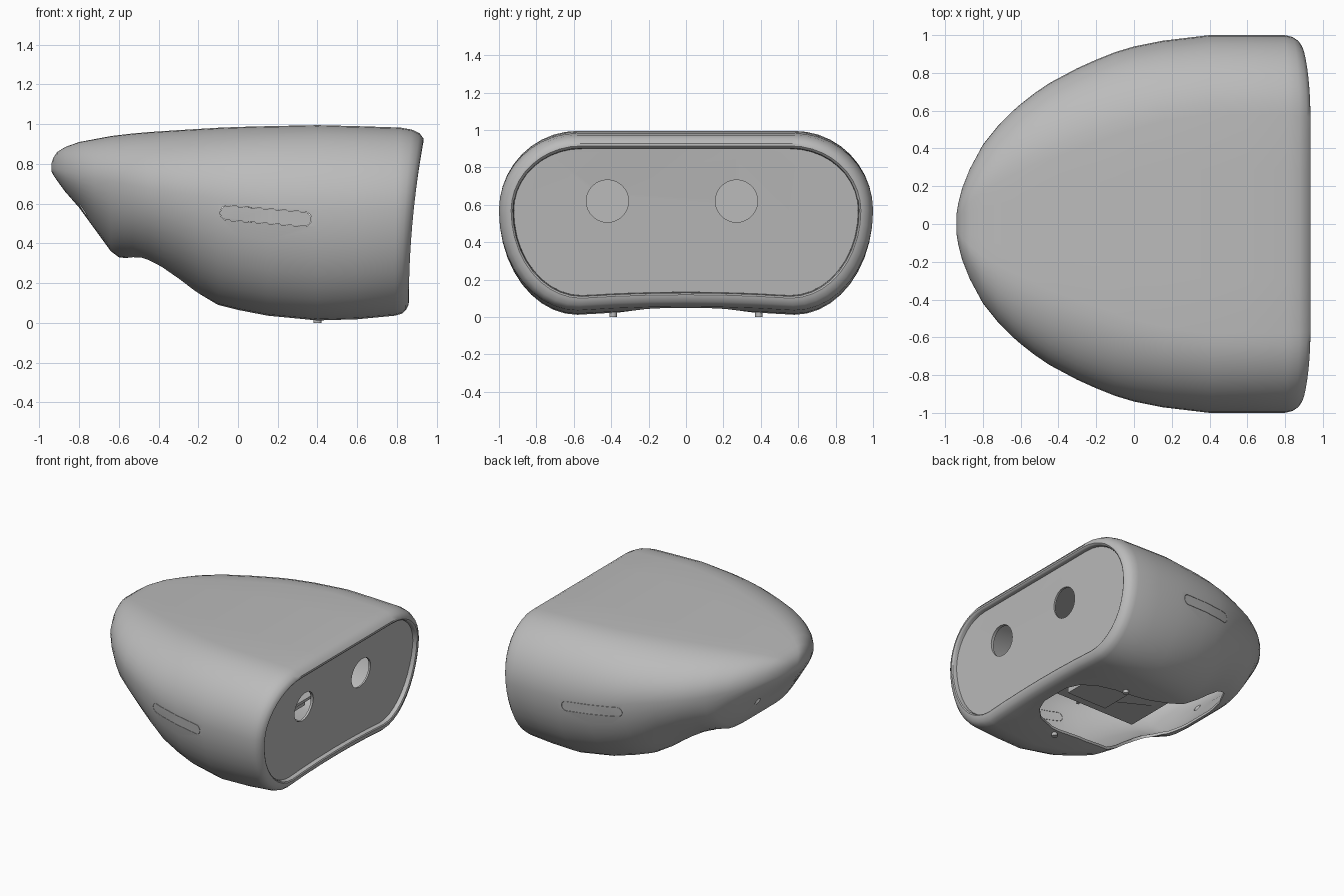
import bpy, bmesh, math
from mathutils import Matrix

if "Cube" in bpy.data.objects:
    bpy.data.objects.remove(bpy.data.objects["Cube"])

grey = bpy.data.materials.new("mid_grey")
grey.diffuse_color = (0.5, 0.5, 0.5, 1)
grey.use_nodes = True
grey.node_tree.nodes["Principled BSDF"].inputs["Base Color"].default_value = grey.diffuse_color


def make(name, bm):
    bmesh.ops.recalc_face_normals(bm, faces=bm.faces[:])
    me = bpy.data.meshes.new(name)
    bm.to_mesh(me)
    bm.free()
    me.materials.append(grey)
    ob = bpy.data.objects.new(name, me)
    bpy.context.collection.objects.link(ob)
    return ob


def bake(ob):
    bpy.context.view_layer.update()
    dg = bpy.context.evaluated_depsgraph_get()
    me = bpy.data.meshes.new_from_object(ob.evaluated_get(dg))
    ob.modifiers.clear()
    ob.data = me


def boolean(ob, other, op='DIFFERENCE', remove=True):
    m = ob.modifiers.new("bool", 'BOOLEAN')
    m.operation, m.solver, m.object = op, 'EXACT', other
    bake(ob)
    if remove:
        bpy.data.objects.remove(other)


def prism(name, pts, vec):
    bm = bmesh.new()
    f = bm.faces.new([bm.verts.new(p) for p in pts])
    r = bmesh.ops.extrude_face_region(bm, geom=[f])
    vs = [v for v in r['geom'] if isinstance(v, bmesh.types.BMVert)]
    bmesh.ops.translate(bm, verts=vs, vec=vec)
    return make(name, bm)


def box(name, lo, hi):
    return prism(name, [(lo[0], lo[1], lo[2]), (hi[0], lo[1], lo[2]),
                        (hi[0], hi[1], lo[2]), (lo[0], hi[1], lo[2])], (0, 0, hi[2] - lo[2]))


def cylinder(name, loc, r, depth, axis='Z'):
    bm = bmesh.new()
    bmesh.ops.create_cone(bm, cap_ends=True, segments=32, radius1=r, radius2=r, depth=depth)
    if axis == 'X':
        bmesh.ops.rotate(bm, verts=bm.verts, matrix=Matrix.Rotation(math.pi / 2, 3, 'Y'))
    bmesh.ops.translate(bm, verts=bm.verts, vec=loc)
    return make(name, bm)


def pill(name, a, b, r):
    # rounded bar running through the body along y
    ang = math.atan2(b[1] - a[1], b[0] - a[0])
    pts = []
    for c, start in ((b, ang - math.pi / 2), (a, ang + math.pi / 2)):
        for i in range(13):
            t = start + math.pi * i / 12
            pts.append((c[0] + r * math.cos(t), -1.2, c[1] + r * math.sin(t)))
    return prism(name, pts, (0, 2.4, 0))


def section(x, w, zt, zb, zm, flat, low, tilt=0.0):
    # stadium-like ring: flat top, rounded sides, slightly hollow bottom
    pts, n = [], 10
    for i in range(n + 1):
        t = math.pi / 2 * (1 - i / n)
        pts.append((flat + (w - flat) * math.cos(t), zm + (zt - zm) * math.sin(t)))
    for i in range(1, n + 1):
        t = math.pi / 2 * i / n
        pts.append((low + (w - low) * math.cos(t), zm - (zm - zb) * math.sin(t)))
    bump = .02 * w if x > -.2 else 0
    for k in (.67, .33):
        pts.append((low * k, zb + bump * (1 - k * k)))
    pts.append((0, zb + bump))
    right = [(0, zt), (flat * .5, zt)] + pts
    full = right + [(-y, z) for y, z in reversed(right[1:-1])]
    return [(x + tilt * .075 * (max(z - .1, 0) / .82) ** 2, y, z) for y, z in full]


# body stations: x, half width, top, bottom
stations = [
    (-.94, .05, .80, .765), (-.93, .11, .83, .745), (-.91, .19, .86, .715),
    (-.87, .29, .885, .66), (-.80, .42, .91, .58), (-.72, .52, .925, .47),
    (-.64, .60, .94, .36), (-.60, .635, .945, .33), (-.53, .69, .953, .322),
    (-.45, .745, .96, .295), (-.30, .825, .97, .21), (-.20, .87, .976, .145),
    (-.10, .91, .982, .09), (0, .94, .986, .065), (.15, .97, .99, .036),
    (.40, 1, .995, .012), (.60, 1, .99, .018)]
rings = []
for x, w, zt, zb in stations:
    k = min(max((x + .94) / 1.2, 0), 1)
    rings.append(section(x, w, zt, zb, .782 - .212 * k ** .8,
                         w * (.38 + .2 * k), w * (.2 + .38 * k)))

# rolled rear rim turning in to the recess: x, inset, tilt
rim = [(.79, 0, .3), (.825, .01, .6), (.845, .028, .85), (.857, .052, 1),
       (.86, .065, 1), (.855, .073, 1), (.845, .077, 1), (.80, .08, 1)]


def rim_section(x, d, t):
    return section(x, 1 - d, .983 - d * 1.05, .036 + d, .57, .58 - d * .3, .58 - d * .3, t)


rings += [rim_section(*r) for r in rim]

bm = bmesh.new()
loops = [[bm.verts.new(p) for p in r] for r in rings]
for a, b in zip(loops, loops[1:]):
    for i in range(len(a)):
        j = (i + 1) % len(a)
        bm.faces.new((a[i], a[j], b[j], b[i]))
bm.faces.new(loops[0])
shell = make("body_shell", bm)
sol = shell.modifiers.new("wall", 'SOLIDIFY')
sol.thickness, sol.offset = .02, -1
bake(shell)

# opening in the underside
half = [(.72, .12), (.68, .22), (.6, .3), (.45, .35), (.2, .36), (0, .39),
        (-.2, .44), (-.38, .46), (-.49, .40), (-.55, .28), (-.58, .13)]
outline = half + [(x, -y) for x, y in reversed(half)]
boolean(shell, prism("opening_cutter", [(x, y, -.2) for x, y in outline], (0, 0, .64)))

# side buttons sitting in slots with a fine gap
ends = (-.053, .553), (.333, .522)
buttons = pill("side_buttons", *ends, .0355)
boolean(buttons, shell, 'INTERSECT', remove=False)
boolean(shell, pill("slot_cutter", *ends, .0375))

# small holes under the nose
for s in (-1, 1):
    boolean(shell, cylinder("nose_hole_cutter", (-.78, .24 * s, .6), .022, .16))

# recessed rear panel with two round holes
panel = prism("rear_panel", rim_section(.825, .079, 1), (-.02, 0, 0))
for y in (-.42, .27):
    boolean(panel, cylinder("hole_cutter", (.83, y, .62), .113, .3, 'X'))

# feet
feet = [cylinder("foot", (.4, .39 * s, .02), .02, .04) for s in (-1, 1)]

# inner tray, upright plate and housing behind the openings
box("inner_tray", (-.4, -.5, .44), (.6, .5, .46))
box("inner_upright", (.05, -.55, .46), (.07, .55, .9))
box("inner_housing", (.08, -.22, .27), (.42, .22, .44))
prism("inner_wedge", [(-.35, -.2, .44), (.08, -.2, .44), (.08, -.2, .32)], (0, .4, 0))

for ob in [shell, buttons, panel] + feet:
    bpy.ops.object.select_all(action='DESELECT')
    ob.select_set(True)
    bpy.context.view_layer.objects.active = ob
    bpy.ops.object.shade_smooth_by_angle(angle=math.radians(35))
